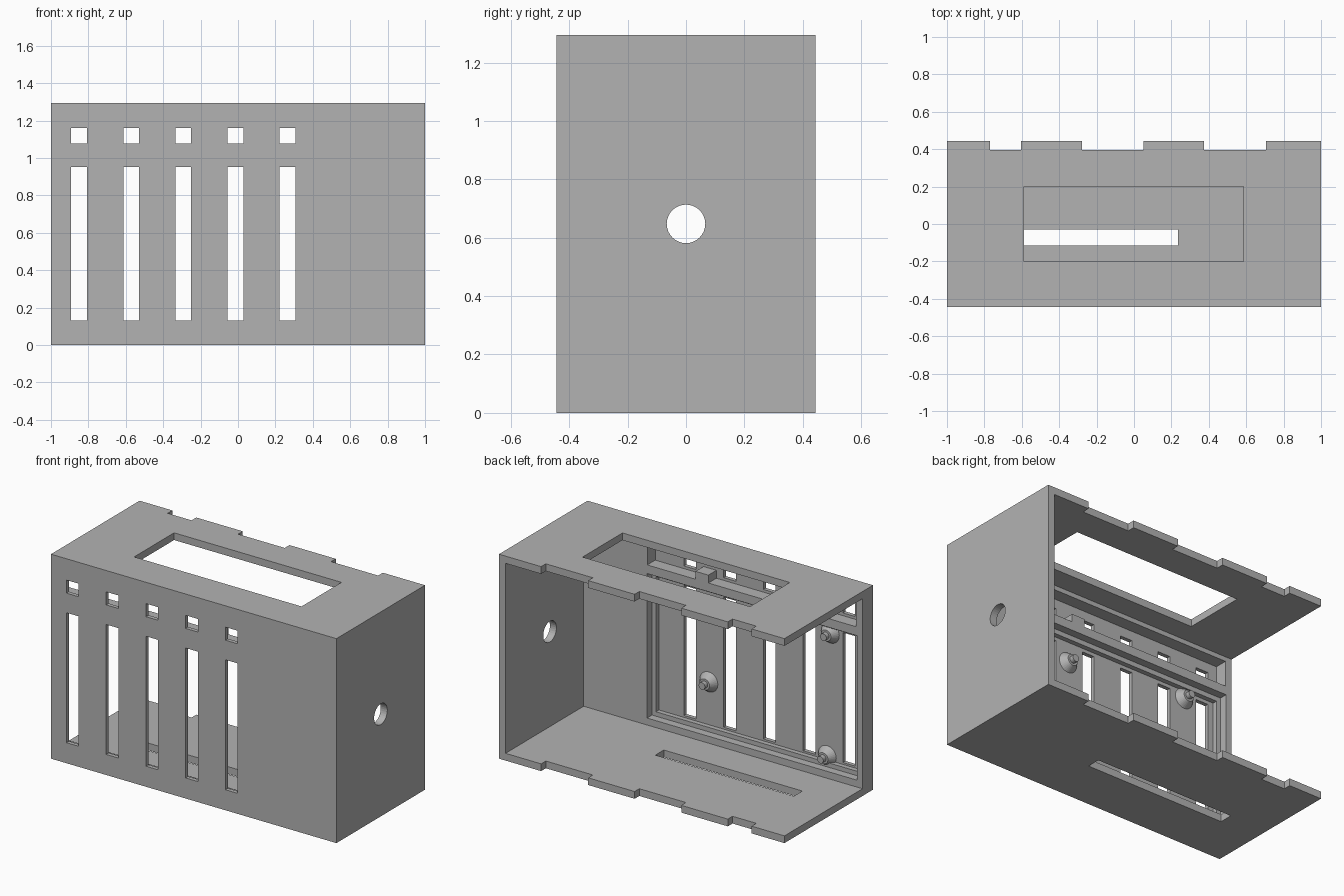
import bpy, bmesh, math
from mathutils import Matrix

cube = bpy.data.objects.get("Cube")
if cube:
    bpy.data.objects.remove(cube, do_unlink=True)

grey = bpy.data.materials.new("matte grey")
grey.use_nodes = True
GREY = (0.45, 0.45, 0.45, 1)
grey.diffuse_color = GREY
grey.node_tree.nodes["Principled BSDF"].inputs["Base Color"].default_value = GREY


def make(name, bm):
    bmesh.ops.recalc_face_normals(bm, faces=bm.faces)
    mesh = bpy.data.meshes.new(name)
    bm.to_mesh(mesh)
    bm.free()
    mesh.materials.append(grey)
    ob = bpy.data.objects.new(name, mesh)
    bpy.context.scene.collection.objects.link(ob)
    return ob


def box(name, x, y, z):
    bm = bmesh.new()
    bmesh.ops.create_cube(bm, size=1)
    for v in bm.verts:
        v.co = [a[0] if c < 0 else a[1] for a, c in zip((x, y, z), v.co)]
    return make(name, bm)


def cone(bm, r1, r2, depth, matrix):
    bmesh.ops.create_cone(bm, cap_ends=True, segments=32, radius1=r1,
                          radius2=r2, depth=depth, matrix=matrix)


W, D, H, T = 1.0, 0.443, 1.295, 0.046   # half width, half depth, height, wall
WALL, PANEL = -0.338, -0.418            # inner front wall, thin panel
OPEN = -0.3                             # where recess cutters emerge
cutters = []


def cut(x, y, z):
    cutters.append(box("cutter", x, y, z))


case = box("case", (-W, W), (-D, D), (0, H))

# Hollow interior, open at the back and at one end
cut((-2, W - T), (WALL, 1), (T, H - T))

# Stepped recess for the board and a smaller one above it
cut((-0.96, 0.51), (-0.388, OPEN), (0.09, 1.005))
cut((-0.932, 0.482), (PANEL, OPEN), (0.118, 0.975))
cut((-0.955, 0.508), (PANEL, OPEN), (1.06, 1.22))

# Front slots with a small window over each
for i in range(5):
    x = -0.892 + i * 0.2785
    for z in ((0.13, 0.953), (1.077, 1.16)):
        cut((x, x + 0.085), (-1, OPEN), z)

# Top opening and floor slot
cut((-0.588, 0.585), (-0.2, 0.2), (1, 2))
cut((-0.735, 0.236), (-0.115, -0.03), (-1, 0.08))

# Notches along the rear edges of the top and floor
for x in ((-0.77, -0.603), (-0.277, 0.05), (0.375, 0.705)):
    cut(x, (0.396, 1), (-1, 2))

# Cable hole in the closed end
bm = bmesh.new()
cone(bm, 0.066, 0.066, 0.5,
     Matrix.Translation((W, 0, H / 2)) @ Matrix.Rotation(math.pi / 2, 4, 'Y'))
cutters.append(make("cutter", bm))

# Apply all cuts, then drop the helpers
for c in cutters:
    c.hide_render = True
    mod = case.modifiers.new("cut", 'BOOLEAN')
    mod.operation, mod.solver, mod.object = 'DIFFERENCE', 'EXACT', c
dg = bpy.context.evaluated_depsgraph_get()
dg.update()
carved = bpy.data.meshes.new_from_object(case.evaluated_get(dg))
case.modifiers.clear()
case.data = carved
for c in cutters:
    bpy.data.objects.remove(c, do_unlink=True)

# Small stop block in the upper recess
box("stop_block", (0.08, 0.17), (PANEL - 0.01, WALL), (1.05, 1.11))

# Conical board standoffs with locating pegs
turn = Matrix.Rotation(-math.pi / 2, 4, 'X')
for i, (x, z) in enumerate(((-0.718, 0.926), (-0.697, 0.144),
                            (0.133, 0.843), (0.133, 0.389))):
    bm = bmesh.new()
    cone(bm, 0.065, 0.035, 0.045, Matrix.Translation((x, PANEL + 0.02, z)) @ turn)
    cone(bm, 0.022, 0.022, 0.05, Matrix.Translation((x, PANEL + 0.045, z)) @ turn)
    make("standoff_%d" % (i + 1), bm)
